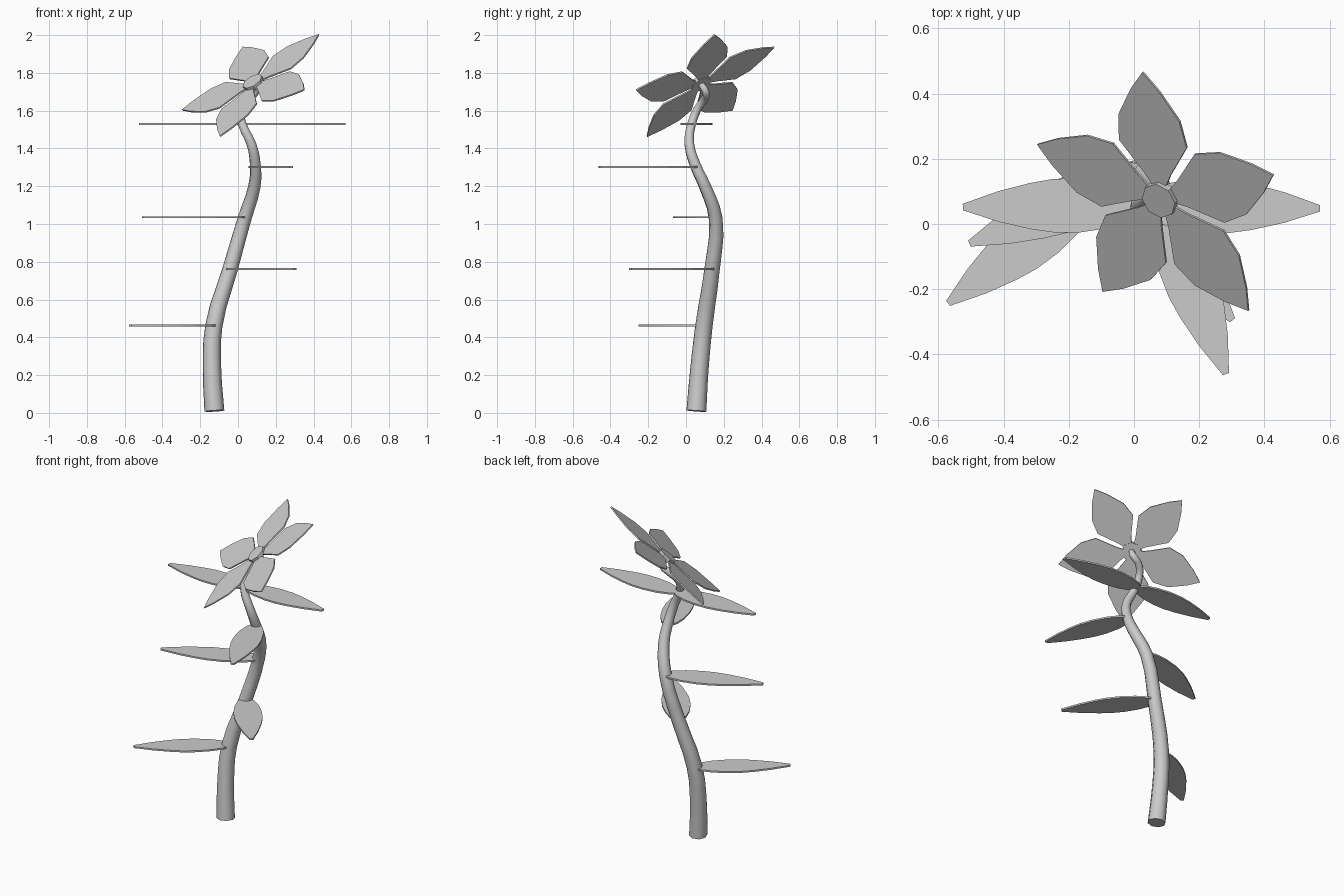
import bpy, bmesh, math
from mathutils import Vector, Matrix

if "Cube" in bpy.data.objects:
    bpy.data.objects.remove(bpy.data.objects["Cube"])


def plate(name, half_outline, matrix, thickness):
    """Thin flat blade: half outline (along, half width) mirrored across its axis."""
    pts = [(a, b) for a, b in half_outline]
    pts += [(a, -b) for a, b in reversed(half_outline) if b > 0]
    bm = bmesh.new()
    face = bm.faces.new([bm.verts.new((a, b, -thickness / 2)) for a, b in pts])
    top = bmesh.ops.extrude_face_region(bm, geom=[face])
    moved = [g for g in top["geom"] if isinstance(g, bmesh.types.BMVert)]
    bmesh.ops.translate(bm, verts=moved, vec=(0, 0, thickness))
    bmesh.ops.recalc_face_normals(bm, faces=bm.faces)
    mesh = bpy.data.meshes.new(name)
    bm.to_mesh(mesh)
    bm.free()
    obj = bpy.data.objects.new(name, mesh)
    bpy.context.collection.objects.link(obj)
    obj.matrix_world = matrix
    return obj


def frame(origin, u, n):
    """Matrix with local x along u and local z along n."""
    u, n = u.normalized(), n.normalized()
    v = n.cross(u)
    m = Matrix((u, v, n)).transposed().to_4x4()
    m.translation = origin
    return m


# Stem: tapered eight-sided tube along a winding path (x, y, z, radius)
path = [
    (-.125, .055, .01, .053), (-.137, .07, .22, .049), (-.128, .095, .46, .046),
    (-.042, .138, .76, .041), (.035, .157, 1.03, .037), (.087, .10, 1.2, .033),
    (.092, .05, 1.31, .030), (.072, .018, 1.42, .027), (.022, .03, 1.53, .024),
    (.012, .062, 1.61, .022), (.05, .100, 1.665, .021), (.095, .104, 1.70, .020),
    (.084, .079, 1.742, .018),
]
curve = bpy.data.curves.new("stem", "CURVE")
curve.dimensions = "3D"
curve.bevel_depth = 1.0
curve.bevel_resolution = 2
curve.resolution_u = 3
curve.use_fill_caps = True
spline = curve.splines.new("BEZIER")
spline.bezier_points.add(len(path) - 1)
for p, (x, y, z, r) in zip(spline.bezier_points, path):
    p.co = (x, y, z)
    p.radius = r
    p.handle_left_type = p.handle_right_type = "AUTO"
stem = bpy.data.objects.new("stem", curve)
bpy.context.collection.objects.link(stem)
bpy.context.view_layer.objects.active = stem
stem.select_set(True)
bpy.ops.object.convert(target="MESH")
bpy.ops.object.shade_smooth_by_angle(angle=math.radians(60))

# Leaves: horizontal blades from the stem out to a tip
leaf_outline = [(-.01, .02), (.03, .048), (.1, .071), (.19, .083), (.27, .082),
                (.34, .071), (.44, .047), (.52, .02), (.55, .01)]
leaves = [
    ((-.13, .095, .462), (-.57, -.243)),
    ((-.042, .138, .762), (.302, -.295)),
    ((.035, .157, 1.036), (-.505, -.06)),
    ((.09, .055, 1.302), (.282, -.46)),
    ((.022, .06, 1.53), (-.525, .052)),
    ((.022, .06, 1.53), (.57, .048)),
]
for i, (base, tip) in enumerate(leaves):
    base = Vector(base)
    u = Vector((tip[0], tip[1], base.z)) - base
    s = u.length / .55
    plate(f"leaf_{i + 1}", [(a * s, b) for a, b in leaf_outline],
          frame(base, u, Vector((0, 0, 1))), .01)

# Flower: five petals in a tilted plane
center = Vector((.084, .079, 1.742))
normal = Vector((-.476, -.446, .758)).normalized()
first = Vector((-.131, .885, .447))
petal_outline = [(.03, .015), (.085, .046), (.19, .119), (.28, .107), (.375, .05), (.437, 0)]
for i in range(5):
    u = Matrix.Rotation(math.radians(72 * i), 3, normal) @ first
    plate(f"petal_{i + 1}", petal_outline, frame(center, u, normal), .008)

# Flower centre disc
bpy.ops.mesh.primitive_cylinder_add(vertices=8, radius=.058, depth=.026)
disc = bpy.context.object
disc.name = "flower_center"
disc.matrix_world = frame(center + normal * .006, first, normal)
